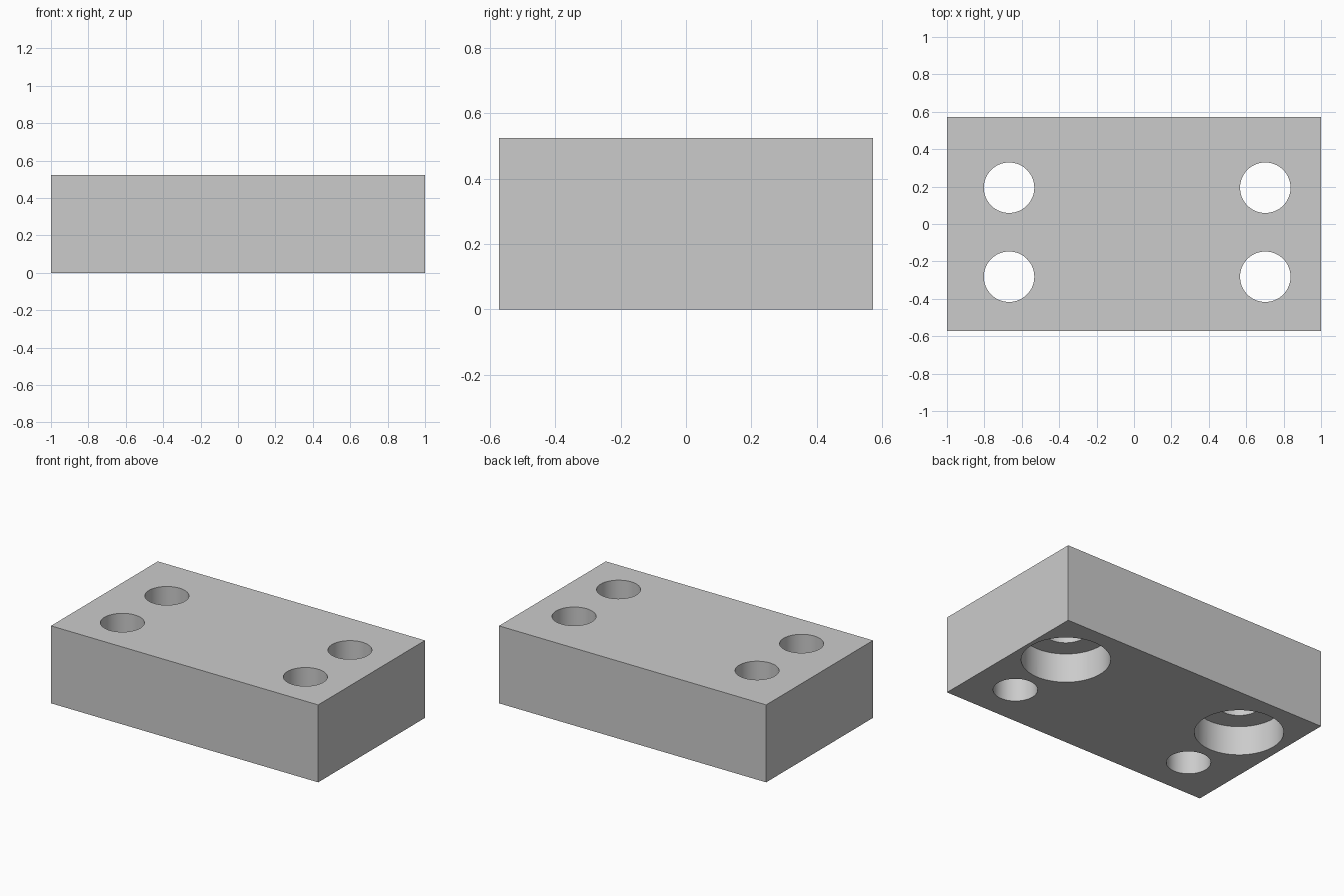
import bpy
import math

cube = bpy.data.objects.get("Cube")
if cube:
    bpy.data.objects.remove(cube, do_unlink=True)

WIDTH, DEPTH, HEIGHT = 2.0, 1.142, 0.524
HOLE_X = (-0.668, 0.702)
FRONT_Y, BACK_Y = -0.282, 0.194
HOLE_R, BORE_R, BORE_DEPTH = 0.135, 0.271, 0.197

grey = bpy.data.materials.new("plain grey")
grey.use_nodes = True
grey.diffuse_color = (0.6, 0.6, 0.6, 1)
grey.node_tree.nodes["Principled BSDF"].inputs["Base Color"].default_value = (0.6, 0.6, 0.6, 1)

# Rectangular block
bpy.ops.mesh.primitive_cube_add(size=1, location=(0, 0, HEIGHT / 2))
block = bpy.context.object
block.name = "mounting_block"
block.scale = (WIDTH, DEPTH, HEIGHT)
bpy.ops.object.transform_apply(location=True, rotation=False, scale=True)
block.data.materials.append(grey)


def drill(x, y, radius, top):
    """Cut a round hole from below the block up to the given height."""
    bottom = -0.1
    bpy.ops.mesh.primitive_cylinder_add(
        vertices=64, radius=radius, depth=top - bottom,
        location=(x, y, (top + bottom) / 2))
    cutter = bpy.context.object
    cutter.name = "hole_cutter"
    cutter.hide_render = True
    cutter.data.materials.append(grey)
    bpy.context.view_layer.objects.active = block
    cut = block.modifiers.new("hole", 'BOOLEAN')
    cut.operation = 'DIFFERENCE'
    cut.solver = 'EXACT'
    cut.object = cutter
    bpy.ops.object.modifier_apply(modifier=cut.name)
    bpy.data.objects.remove(cutter, do_unlink=True)


# Four through holes, the back pair counterbored from underneath
for x in HOLE_X:
    for y in (FRONT_Y, BACK_Y):
        drill(x, y, HOLE_R, HEIGHT + 0.1)
    drill(x, BACK_Y, BORE_R, BORE_DEPTH)

# Smooth bores with crisp rims
bpy.ops.object.select_all(action='DESELECT')
block.select_set(True)
bpy.context.view_layer.objects.active = block
bpy.ops.object.shade_smooth_by_angle(angle=math.radians(30))
